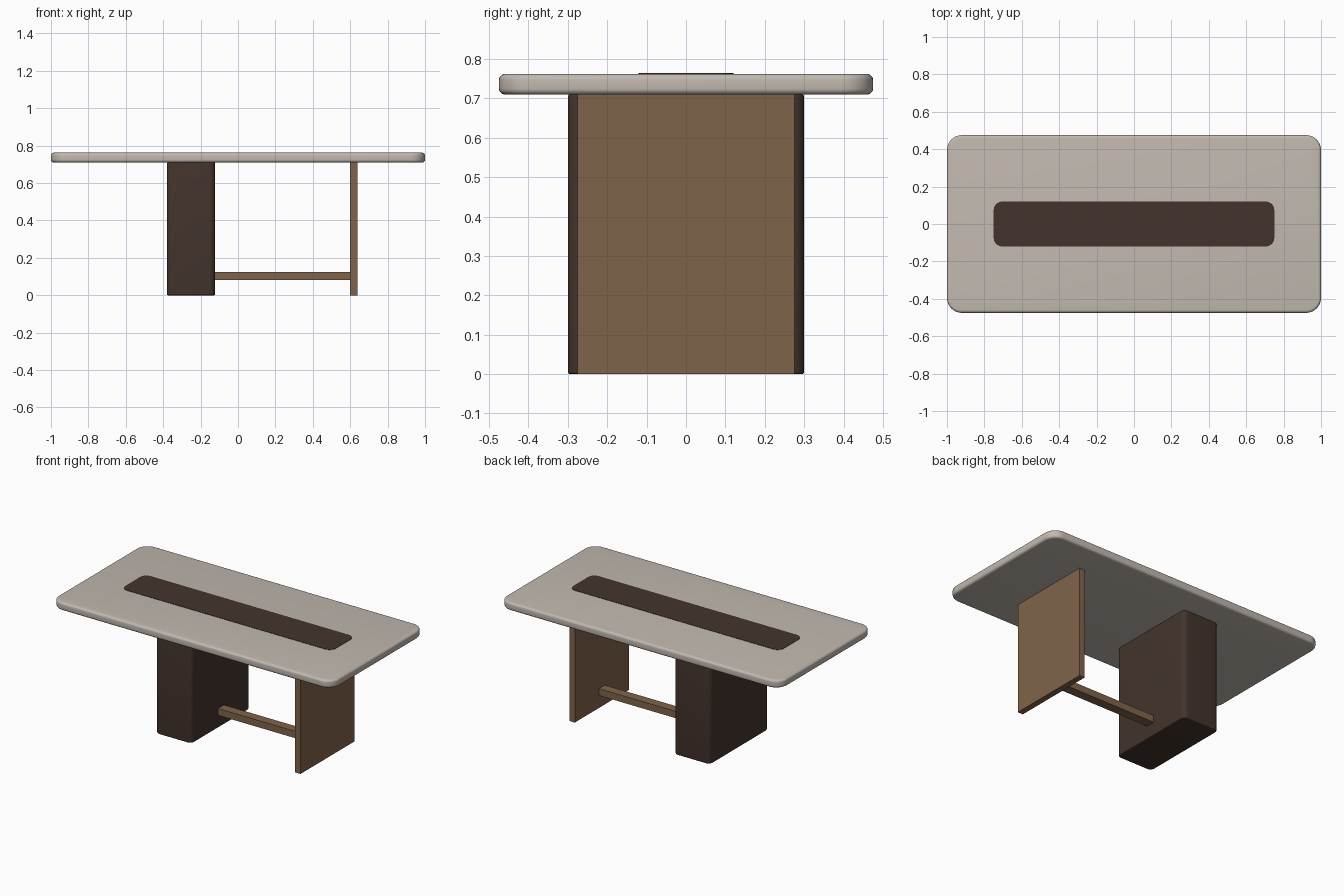
import bpy, bmesh, math

if "Cube" in bpy.data.objects:
    bpy.data.objects.remove(bpy.data.objects["Cube"])


def material(name, rgb):
    # display colour 0-255 converted to linear
    lin = [((c / 255 + 0.055) / 1.055) ** 2.4 for c in rgb]
    m = bpy.data.materials.new(name)
    m.diffuse_color = (*lin, 1)
    m.use_nodes = True
    m.node_tree.nodes["Principled BSDF"].inputs["Base Color"].default_value = m.diffuse_color
    return m


stone = material("pale stone", (194, 185, 176))
dark = material("dark wood", (67, 52, 44))
brown = material("mid brown wood", (128, 100, 74))


def slab(name, x0, x1, y0, y1, z0, z1, mat, radius=0.0, edge=0.0, steps=10):
    """Upright block with rounded plan corners and optionally softened rims."""
    pts = []
    for i, (cx, cy) in enumerate([(x1 - radius, y1 - radius), (x0 + radius, y1 - radius),
                                  (x0 + radius, y0 + radius), (x1 - radius, y0 + radius)]):
        n = steps if radius else 0
        for k in range(n + 1):
            a = math.pi / 2 * (i + (k / n if n else 0))
            pts.append((cx + radius * math.cos(a), cy + radius * math.sin(a), z0))
    bm = bmesh.new()
    base = bm.faces.new([bm.verts.new(p) for p in pts])
    ext = bmesh.ops.extrude_face_region(bm, geom=[base])
    for v in ext["geom"]:
        if isinstance(v, bmesh.types.BMVert):
            v.co.z = z1
    bmesh.ops.recalc_face_normals(bm, faces=bm.faces)
    if edge:
        rims = [e for e in bm.edges if abs(e.verts[0].co.z - e.verts[1].co.z) < 1e-6]
        bmesh.ops.bevel(bm, geom=rims, offset=edge, segments=5, profile=0.5,
                        affect='EDGES', clamp_overlap=True)
    me = bpy.data.meshes.new(name)
    bm.to_mesh(me)
    bm.free()
    me.materials.append(mat)
    ob = bpy.data.objects.new(name, me)
    bpy.context.collection.objects.link(ob)
    if radius:
        bpy.ops.object.select_all(action='DESELECT')
        ob.select_set(True)
        bpy.context.view_layer.objects.active = ob
        bpy.ops.object.shade_smooth_by_angle(angle=math.radians(30))
    return ob


# Table top with a thin dark inlay
slab("table_top", -1, 1, -0.475, 0.475, 0.71, 0.762, stone, radius=0.08, edge=0.015)
slab("top_inlay", -0.75, 0.75, -0.12, 0.12, 0.758, 0.764, dark, radius=0.045)
# Block pedestal, thin panel leg and the rail joining them
slab("block_pedestal", -0.38, -0.122, -0.30, 0.30, 0, 0.71, dark, radius=0.03, edge=0.006)
slab("panel_leg", 0.60, 0.638, -0.275, 0.275, 0, 0.71, brown)
slab("stretcher_rail", -0.13, 0.605, -0.03, 0.03, 0.081, 0.125, brown)
